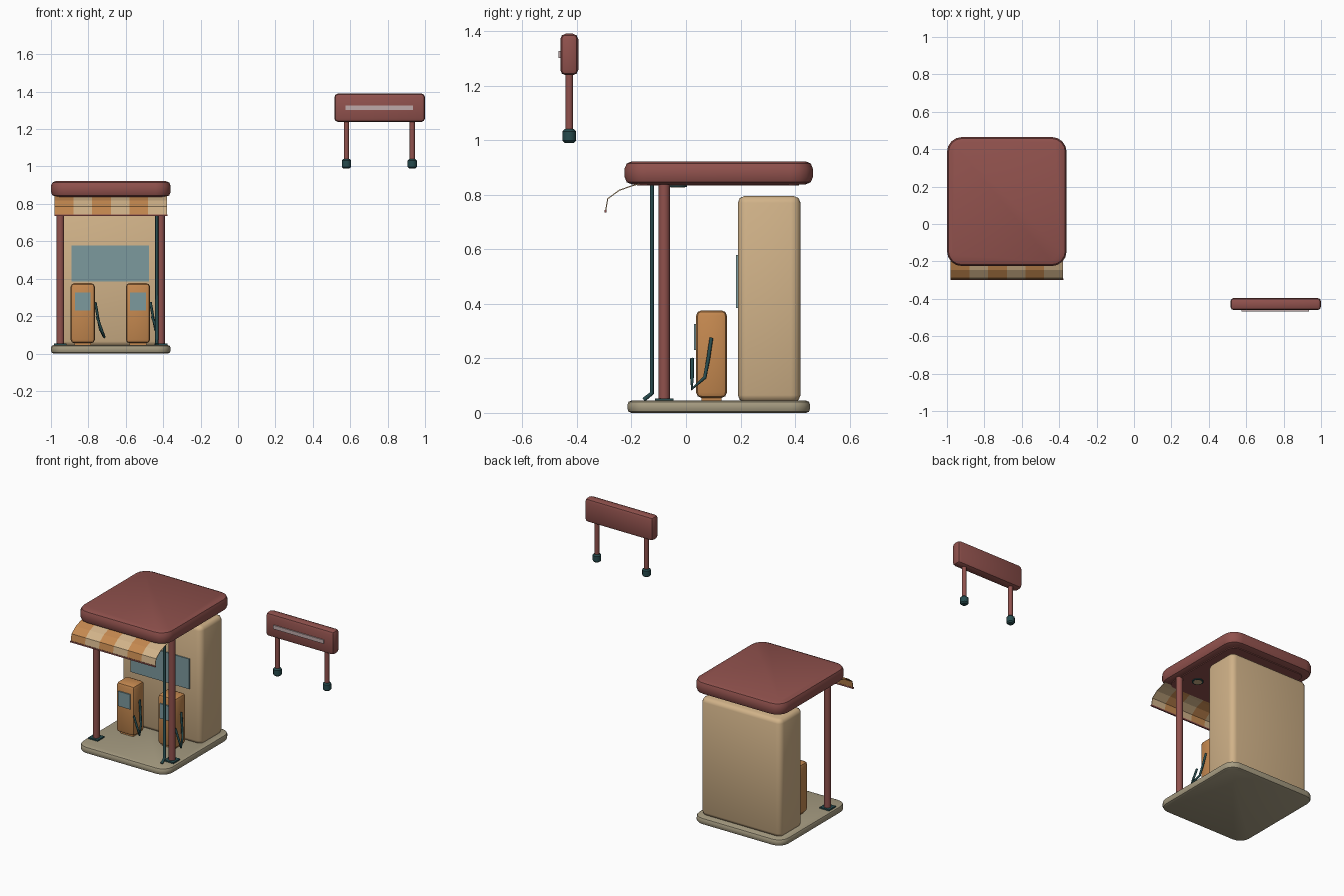
import bpy, bmesh
from mathutils import Vector

old = bpy.data.objects.get("Cube")
if old:
    bpy.data.objects.remove(old, do_unlink=True)


def material(name, rgb):
    m = bpy.data.materials.new(name)
    m.use_nodes = True
    m.diffuse_color = (*rgb, 1)
    m.node_tree.nodes["Principled BSDF"].inputs["Base Color"].default_value = (*rgb, 1)
    return m


RED = material("brick red", (0.28, 0.083, 0.074))
ORANGE = material("orange", (0.56, 0.25, 0.08))
TAN = material("tan", (0.64, 0.45, 0.25))
STONE = material("stone", (0.38, 0.33, 0.22))
TEAL = material("dark teal", (0.02, 0.07, 0.075))
GLASS = material("blue glass", (0.2, 0.32, 0.34))
PALE = material("pale pink", (0.52, 0.4, 0.4))


def finish(name, bm, *mats, angle=0.7):
    bmesh.ops.recalc_face_normals(bm, faces=bm.faces)
    me = bpy.data.meshes.new(name)
    bm.to_mesh(me)
    bm.free()
    ob = bpy.data.objects.new(name, me)
    bpy.context.collection.objects.link(ob)
    for m in mats:
        me.materials.append(m)
    bpy.ops.object.select_all(action='DESELECT')
    ob.select_set(True)
    bpy.context.view_layer.objects.active = ob
    if angle:
        bpy.ops.object.shade_smooth_by_angle(angle=angle)
    return ob


def box(name, mat, lo, hi, corner=0, edge=0, seg=2, angle=0.7):
    """Box between two points; corner rounds upright edges, edge rounds the rims."""
    lo, hi = Vector(lo), Vector(hi)
    bm = bmesh.new()
    bmesh.ops.create_cube(bm, size=1)
    for v in bm.verts:
        v.co = (lo + hi) / 2 + v.co * (hi - lo)
    if corner:
        upright = [e for e in bm.edges
                   if abs(e.verts[0].co.z - e.verts[1].co.z) > 1e-5]
        bmesh.ops.bevel(bm, geom=upright, offset=corner, segments=4,
                        profile=0.5, affect='EDGES')
    if edge:
        rims = [e for e in bm.edges if not corner
                or abs(e.verts[0].co.z - e.verts[1].co.z) < 1e-5]
        bmesh.ops.bevel(bm, geom=rims, offset=edge, segments=seg,
                        profile=0.5, affect='EDGES')
    return finish(name, bm, mat, angle=angle)


def cylinder(name, mat, x, y, z0, z1, r, sides=16, edge=0):
    bm = bmesh.new()
    bmesh.ops.create_cone(bm, cap_ends=True, segments=sides, radius1=r,
                          radius2=r, depth=z1 - z0)
    bmesh.ops.translate(bm, verts=bm.verts, vec=(x, y, (z0 + z1) / 2))
    if edge:
        rims = [e for e in bm.edges
                if abs(e.verts[0].co.z - e.verts[1].co.z) < 1e-5]
        bmesh.ops.bevel(bm, geom=rims, offset=edge, segments=1, affect='EDGES')
    return finish(name, bm, mat)


def tube(name, mat, points, r):
    cu = bpy.data.curves.new(name, 'CURVE')
    cu.dimensions = '3D'
    cu.bevel_depth = r
    cu.bevel_resolution = 1
    cu.use_fill_caps = True
    sp = cu.splines.new('POLY')
    sp.points.add(len(points) - 1)
    for p, co in zip(sp.points, points):
        p.co = (*co, 1)
    cu.materials.append(mat)
    ob = bpy.data.objects.new(name, cu)
    bpy.context.collection.objects.link(ob)
    bpy.ops.object.select_all(action='DESELECT')
    ob.select_set(True)
    bpy.context.view_layer.objects.active = ob
    bpy.ops.object.convert(target='MESH')


# Slab, kiosk and roof
box("base_slab", STONE, (-1, -0.215, 0), (-0.36, 0.455, 0.045), 0.07, 0.015)
box("kiosk", TAN, (-0.965, 0.19, 0.04), (-0.395, 0.42, 0.795), 0.035, 0.025, angle=3)
box("kiosk_window", GLASS, (-0.89, 0.183, 0.385), (-0.475, 0.192, 0.578))
box("roof", RED, (-1, -0.225, 0.838), (-0.36, 0.465, 0.922), 0.08, 0.026)
box("roof_underside", RED, (-0.955, -0.18, 0.833), (-0.405, 0.415, 0.842), 0.05)

# Roof posts with square feet, and ceiling lamps
for side, x, lamp_x in (("right", -0.95, -0.85), ("left", -0.412, -0.51)):
    cylinder("post_" + side, RED, x, -0.08, 0.045, 0.84, 0.021)
    box("post_foot_" + side, TEAL, (x - 0.034, -0.114, 0.044), (x + 0.034, -0.046, 0.053))
    cylinder("lamp_rim_" + side, TEAL, lamp_x, -0.03, 0.828, 0.836, 0.034)
    cylinder("lamp_" + side, TAN, lamp_x, -0.03, 0.826, 0.832, 0.026)

# Drain pipe
tube("drain_pipe", TEAL, [(-0.434, -0.155, 0.048), (-0.434, -0.125, 0.072),
                          (-0.434, -0.125, 0.845)], 0.009)

# Fuel pumps
for side, x in (("right", -0.83), ("left", -0.535)):
    box("pump_" + side, ORANGE, (x - 0.065, 0.037, 0.055), (x + 0.065, 0.15, 0.376), 0, 0.02)
    box("pump_plinth_" + side, ORANGE, (x - 0.045, 0.057, 0.04), (x + 0.045, 0.13, 0.06))
    box("pump_screen_" + side, GLASS, (x - 0.042, 0.029, 0.23), (x + 0.042, 0.039, 0.325))
    tube("pump_hose_" + side, TEAL,
         [(x + 0.067, 0.093, 0.275), (x + 0.08, 0.082, 0.2), (x + 0.093, 0.069, 0.13),
          (x + 0.115, 0.022, 0.088), (x + 0.1, 0.022, 0.13), (x + 0.075, 0.022, 0.2)], 0.007)

# Striped awning: a curved sheet with alternating stripes
profile = [(-0.17, 0.84), (-0.2, 0.832), (-0.245, 0.816), (-0.287, 0.785), (-0.295, 0.74)]
stripes, left, width = 6, -0.98, 0.1
bm = bmesh.new()
rows = [[bm.verts.new((left + i * width, y, z)) for y, z in profile]
        for i in range(stripes + 1)]
for i in range(stripes):
    for a, b, c, d in zip(rows[i], rows[i + 1], rows[i + 1][1:], rows[i][1:]):
        bm.faces.new((a, b, c, d)).material_index = i % 2
awning = finish("awning", bm, ORANGE, TAN, angle=0)
thick = awning.modifiers.new("thickness", 'SOLIDIFY')
thick.thickness = 0.004
thick.offset = 0
box("awning_trim", RED, (-0.982, -0.299, 0.735), (-0.378, -0.291, 0.744))

# Separate roof sign on two legs
box("sign_board", RED, (0.515, -0.461, 1.238), (1, -0.395, 1.39), 0, 0.02)
box("sign_stripe", PALE, (0.575, -0.468, 1.302), (0.935, -0.46, 1.326))
for side, x in (("right", 0.58), ("left", 0.932)):
    cylinder("sign_leg_" + side, RED, x, -0.428, 1.03, 1.245, 0.014)
    cylinder("sign_foot_" + side, TEAL, x, -0.428, 0.99, 1.04, 0.025, 12, 0.008)
